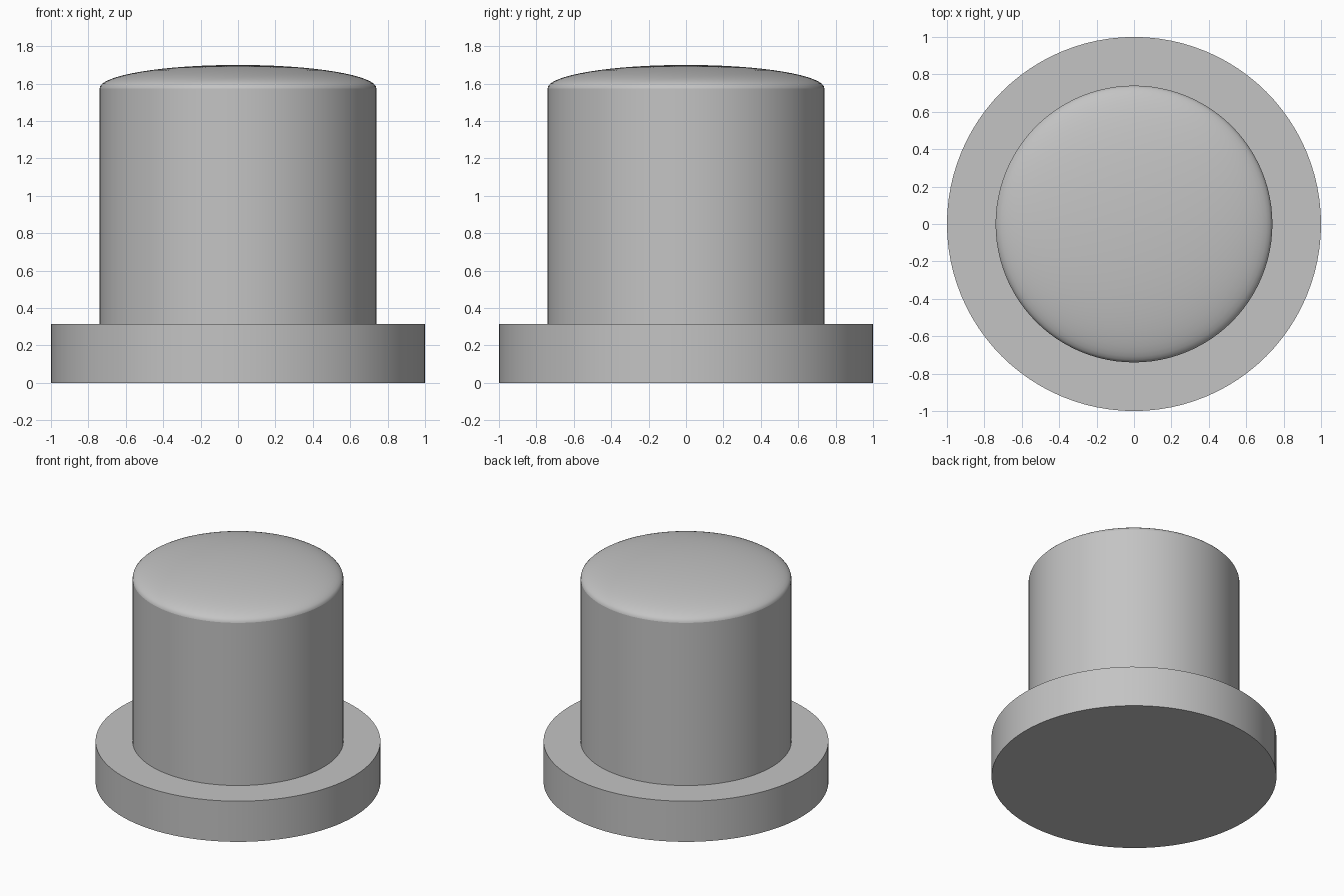
import bpy
import bmesh
from math import cos, sin, pi, radians

cube = bpy.data.objects.get("Cube")
if cube:
    bpy.data.objects.remove(cube, do_unlink=True)

SIDES = 96
BODY_R = 0.74
FLANGE_TOP, BODY_TOP, TOP = 0.315, 1.575, 1.70

# One plain grey for the whole model
grey = bpy.data.materials.new("plain_grey")
grey.use_nodes = True
colour = (0.55, 0.55, 0.55, 1)
grey.diffuse_color = colour
grey.node_tree.nodes["Principled BSDF"].inputs["Base Color"].default_value = colour


def lathe(name, profile):
    """Turn an (r, z) profile, listed from bottom to top, about the z axis."""
    bm = bmesh.new()
    rings = []
    for r, z in profile:
        count = SIDES if r > 0 else 1
        rings.append([bm.verts.new((r * cos(2 * pi * i / SIDES),
                                    r * sin(2 * pi * i / SIDES), z))
                      for i in range(count)])
    for low, high in zip(rings, rings[1:]):
        for i in range(SIDES):
            j = (i + 1) % SIDES
            corners = [low[i % len(low)], low[j % len(low)],
                       high[j % len(high)], high[i % len(high)]]
            bm.faces.new(list(dict.fromkeys(corners)))
    mesh = bpy.data.meshes.new(name)
    bm.to_mesh(mesh)
    bm.free()
    mesh.materials.append(grey)
    obj = bpy.data.objects.new(name, mesh)
    bpy.context.collection.objects.link(obj)
    bpy.ops.object.select_all(action="DESELECT")
    obj.select_set(True)
    bpy.context.view_layer.objects.active = obj
    bpy.ops.object.shade_smooth_by_angle(angle=radians(30))
    return obj


# Wide base flange with a flat underside
lathe("base_flange", [(0, 0), (1, 0), (1, FLANGE_TOP), (BODY_R, FLANGE_TOP)])

# Straight cylindrical body
lathe("body", [(BODY_R, FLANGE_TOP), (BODY_R, BODY_TOP)])

# Shallow elliptical dome closing the top
STEPS = 16
dome = [(BODY_R * cos(pi / 2 * k / STEPS),
         BODY_TOP + (TOP - BODY_TOP) * sin(pi / 2 * k / STEPS))
        for k in range(STEPS)]
lathe("top_dome", dome + [(0, TOP)])
